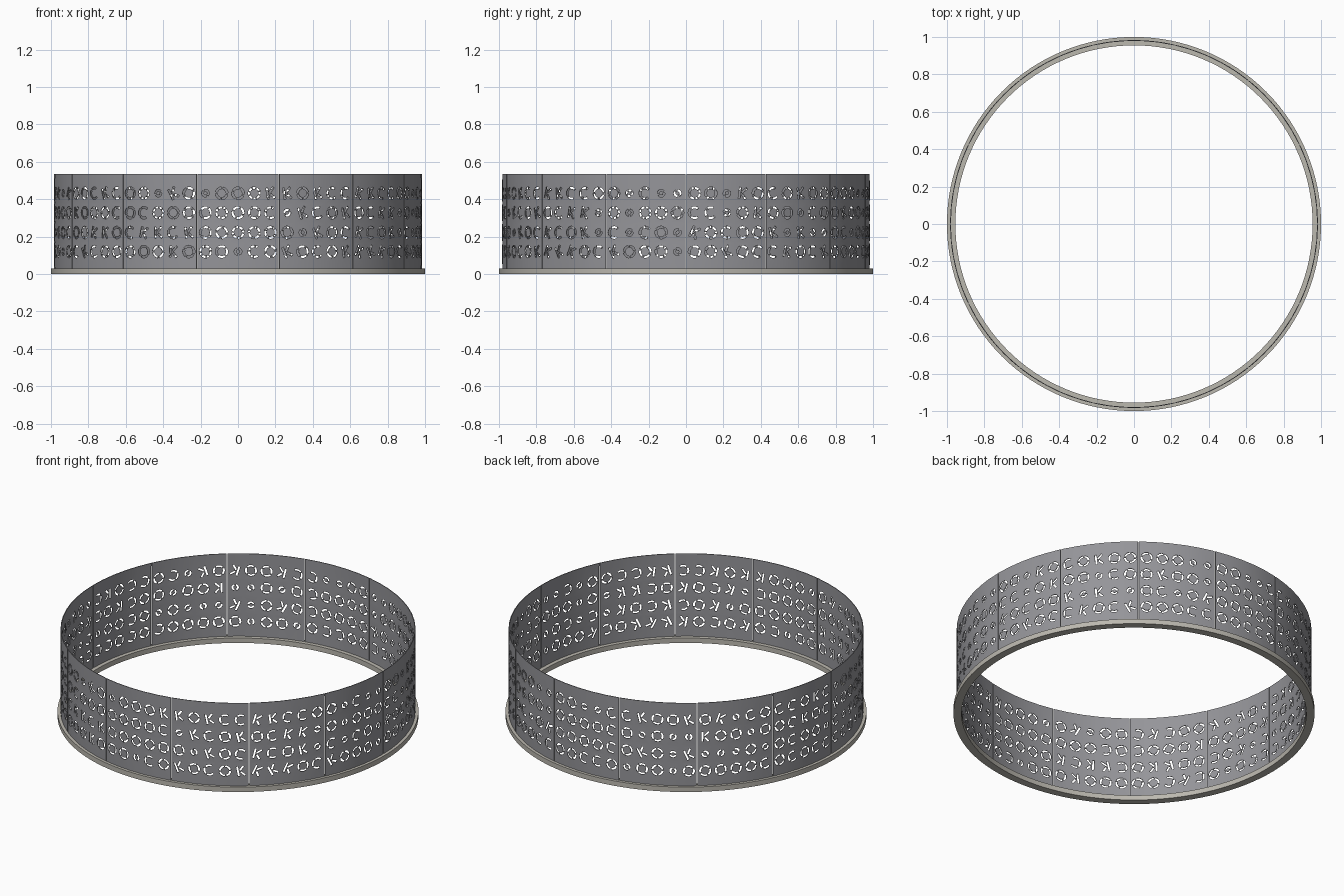
import bpy, bmesh, random
from math import sin, cos, pi, tau
from mathutils import Vector
from mathutils.geometry import delaunay_2d_cdt

random.seed(7)
cube = bpy.data.objects.get("Cube")
if cube:
    bpy.data.objects.remove(cube, do_unlink=True)

RADIUS = 0.983
PANELS, COLUMNS = 14, 5
ROW_EDGES = [0.02, 0.17, 0.275, 0.38, 0.535]
ROW_CENTRES = [0.12, 0.222, 0.328, 0.432]
PANEL_GAP = 0.004
STROKE = 0.011


def make_material(name, color):
    mat = bpy.data.materials.new(name)
    mat.use_nodes = True
    mat.diffuse_color = (*color, 1)
    mat.node_tree.nodes["Principled BSDF"].inputs["Base Color"].default_value = (*color, 1)
    return mat


def make_object(name, bm, mat):
    mesh = bpy.data.meshes.new(name)
    bm.to_mesh(mesh)
    bm.free()
    mesh.materials.append(mat)
    obj = bpy.data.objects.new(name, mesh)
    bpy.context.collection.objects.link(obj)
    bpy.ops.object.select_all(action="DESELECT")
    obj.select_set(True)
    bpy.context.view_layer.objects.active = obj
    return obj


# Cut-out shapes, each a counter-clockwise outline around the origin
def arc(radius, start, end, steps=7):
    angles = [start + (end - start) * i / steps for i in range(steps + 1)]
    outer = [Vector((cos(a), sin(a))) * radius for a in angles]
    inner = [Vector((cos(a), sin(a))) * (radius - STROKE) for a in reversed(angles)]
    return outer + inner


def bar(p, q):
    p, q = Vector(p), Vector(q)
    d = (q - p).normalized()
    side = Vector((-d.y, d.x)) * STROKE / 2
    return [p - side, q - side, q + side, p + side]


def split_ring(count=4, radius=0.034, pieces=4, gap=0.26):
    step = tau / pieces
    return [arc(radius, i * step + gap / 2, (i + 1) * step - gap / 2)
            for i in range(count)]


def forked_bars():
    return [bar((-0.016, -0.03), (-0.016, 0.03)),
            bar((-0.005, 0.004), (0.02, 0.029)),
            bar((-0.001, -0.006), (0.02, -0.029))]


def random_cutout():
    pick = random.random()
    if pick < 0.42:
        shapes, turn = split_ring(), random.uniform(0, pi)
    elif pick < 0.62:
        shapes, turn = split_ring(count=3), random.uniform(0.5, 1.1)
    elif pick < 0.82:
        shapes, turn = forked_bars(), random.uniform(-0.5, 0.5)
    else:
        shapes, turn = split_ring(2, 0.021, 2, 0.6), random.uniform(0, pi)
    c, s = cos(turn), sin(turn)
    return [[Vector((c * p.x - s * p.y, s * p.x + c * p.y)) for p in shape]
            for shape in shapes]


def add_cell(bm, angle, width, low, high, centre):
    """Fill one flat tile around its cut-outs and wrap it on the cylinder."""
    half = width / 2
    loops = [[Vector((-half, low)), Vector((half, low)),
              Vector((half, high)), Vector((-half, high))]]
    for shape in random_cutout():
        loops.append([p + Vector((0, centre)) for p in shape])
    points, faces = [], []
    for loop in loops:
        faces.append(list(range(len(points), len(points) + len(loop))))
        points += loop
    verts, _, tris, _, _, owners = delaunay_2d_cdt(points, [], faces, 1, 1e-6)
    new = {}
    for tri, owner in zip(tris, owners):
        if any(i > 0 for i in owner):
            continue
        for i in tri:
            if i not in new:
                a = angle + verts[i].x / RADIUS
                new[i] = bm.verts.new((RADIUS * cos(a), RADIUS * sin(a), verts[i].y))
        bm.faces.new([new[i] for i in tri])


steel = make_material("grey steel", (0.30, 0.30, 0.32))
stone = make_material("pale beige", (0.50, 0.48, 0.43))

# Perforated wall panels
panel_angle = tau / PANELS
cell_width = (panel_angle * RADIUS - PANEL_GAP) / COLUMNS
for n in range(PANELS):
    bm = bmesh.new()
    for col in range(COLUMNS):
        angle = (n + 0.5) * panel_angle + (col - (COLUMNS - 1) / 2) * cell_width / RADIUS
        for row, centre in enumerate(ROW_CENTRES):
            add_cell(bm, angle, cell_width, ROW_EDGES[row], ROW_EDGES[row + 1], centre)
    bmesh.ops.remove_doubles(bm, verts=bm.verts, dist=1e-5)
    panel = make_object(f"wall_panel_{n + 1}", bm, steel)
    solid = panel.modifiers.new("thickness", "SOLIDIFY")
    solid.thickness = 0.004
    solid.offset = -1
    bpy.ops.object.modifier_apply(modifier=solid.name)
    bpy.ops.object.shade_smooth_by_angle()

# Base ring, a rectangular section spun around the axis
bm = bmesh.new()
corners = [(0.955, 0), (1, 0), (1, 0.03), (0.955, 0.03)]
section = [bm.verts.new((x, 0, z)) for x, z in corners]
edges = [bm.edges.new((section[i], section[(i + 1) % 4])) for i in range(4)]
bmesh.ops.spin(bm, geom=section + edges, cent=(0, 0, 0), axis=(0, 0, 1),
               angle=tau, steps=128)
bmesh.ops.remove_doubles(bm, verts=bm.verts, dist=1e-5)
bmesh.ops.recalc_face_normals(bm, faces=bm.faces)
make_object("base_ring", bm, stone)
bpy.ops.object.shade_smooth_by_angle()
